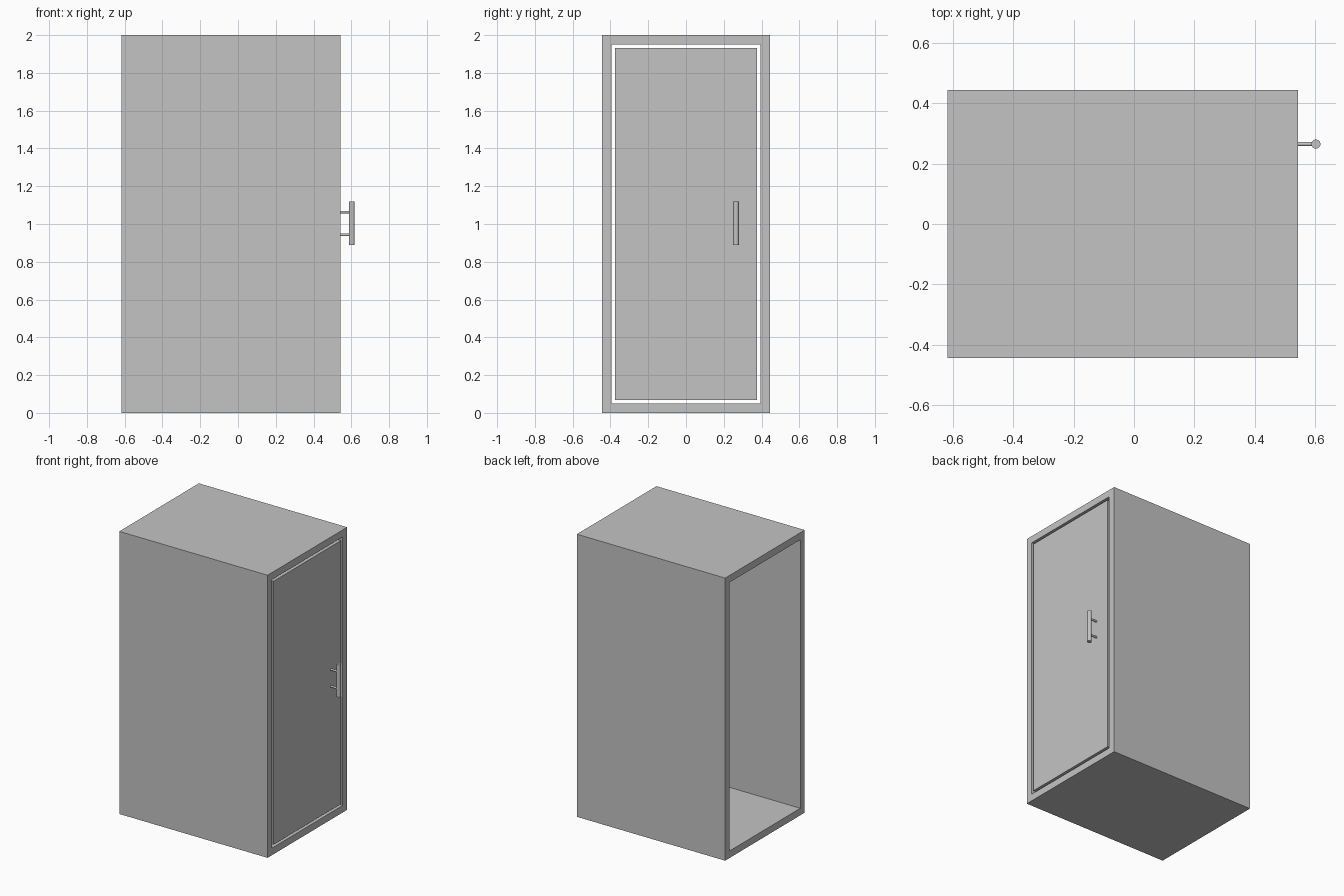
import bpy
import bmesh
from math import pi

cube = bpy.data.objects.get("Cube")
if cube:
    bpy.data.objects.remove(cube, do_unlink=True)

# One plain grey for everything
grey = bpy.data.materials.new("plain grey")
grey.use_nodes = True
colour = (0.55, 0.55, 0.55, 1)
grey.diffuse_color = colour
grey.node_tree.nodes["Principled BSDF"].inputs["Base Color"].default_value = colour

BACK, FACE = -0.618, 0.543      # open end and door end along x
HALF, TOP, WALL = 0.445, 2.0, 0.05
DOOR_GAP, DOOR_DEPTH = 0.018, 0.05


def rectangle(bm, x, inset):
    """Four corners across the cabinet, inset from its outer edge."""
    y, low, high = HALF - inset, inset, TOP - inset
    return [bm.verts.new((x, *c)) for c in ((-y, low), (y, low), (y, high), (-y, high))]


def finish(name, bm):
    bmesh.ops.recalc_face_normals(bm, faces=bm.faces)
    mesh = bpy.data.meshes.new(name)
    bm.to_mesh(mesh)
    bm.free()
    mesh.materials.append(grey)
    obj = bpy.data.objects.new(name, mesh)
    bpy.context.collection.objects.link(obj)
    return obj


def bridge(bm, loops):
    """Join each rectangle to the next one, wrapping round."""
    for a, b in zip(loops, loops[1:] + loops[:1]):
        for i in range(4):
            j = (i + 1) % 4
            bm.faces.new((a[i], a[j], b[j], b[i]))


# Cabinet shell: a rectangular tube open at both ends
bm = bmesh.new()
bridge(bm, [rectangle(bm, BACK, 0), rectangle(bm, FACE, 0),
            rectangle(bm, FACE, WALL), rectangle(bm, BACK, WALL)])
finish("cabinet_shell", bm)

# Door panel: set in the opening with a gap all round
bm = bmesh.new()
inner = rectangle(bm, FACE - DOOR_DEPTH, WALL + DOOR_GAP)
outer = rectangle(bm, FACE, WALL + DOOR_GAP)
for i in range(4):
    j = (i + 1) % 4
    bm.faces.new((inner[i], inner[j], outer[j], outer[i]))
bm.faces.new(inner)
bm.faces.new(outer)
finish("door_panel", bm)


def rod(name, radius, length, location, tilt=0):
    bpy.ops.mesh.primitive_cylinder_add(vertices=32, radius=radius, depth=length,
                                        location=location, rotation=(0, tilt, 0))
    obj = bpy.context.object
    obj.name = name
    obj.data.materials.append(grey)
    bpy.ops.object.shade_smooth_by_angle()


# Door handle: upright bar on two posts
HANDLE_Y, HANDLE_Z, BAR_X = 0.265, 1.003, 0.603
rod("handle_bar", 0.015, 0.23, (BAR_X, HANDLE_Y, HANDLE_Z))
for name, side in (("lower", -1), ("upper", 1)):
    rod(f"handle_post_{name}", 0.007, BAR_X - FACE,
        ((BAR_X + FACE) / 2, HANDLE_Y, HANDLE_Z + side * 0.06), pi / 2)
